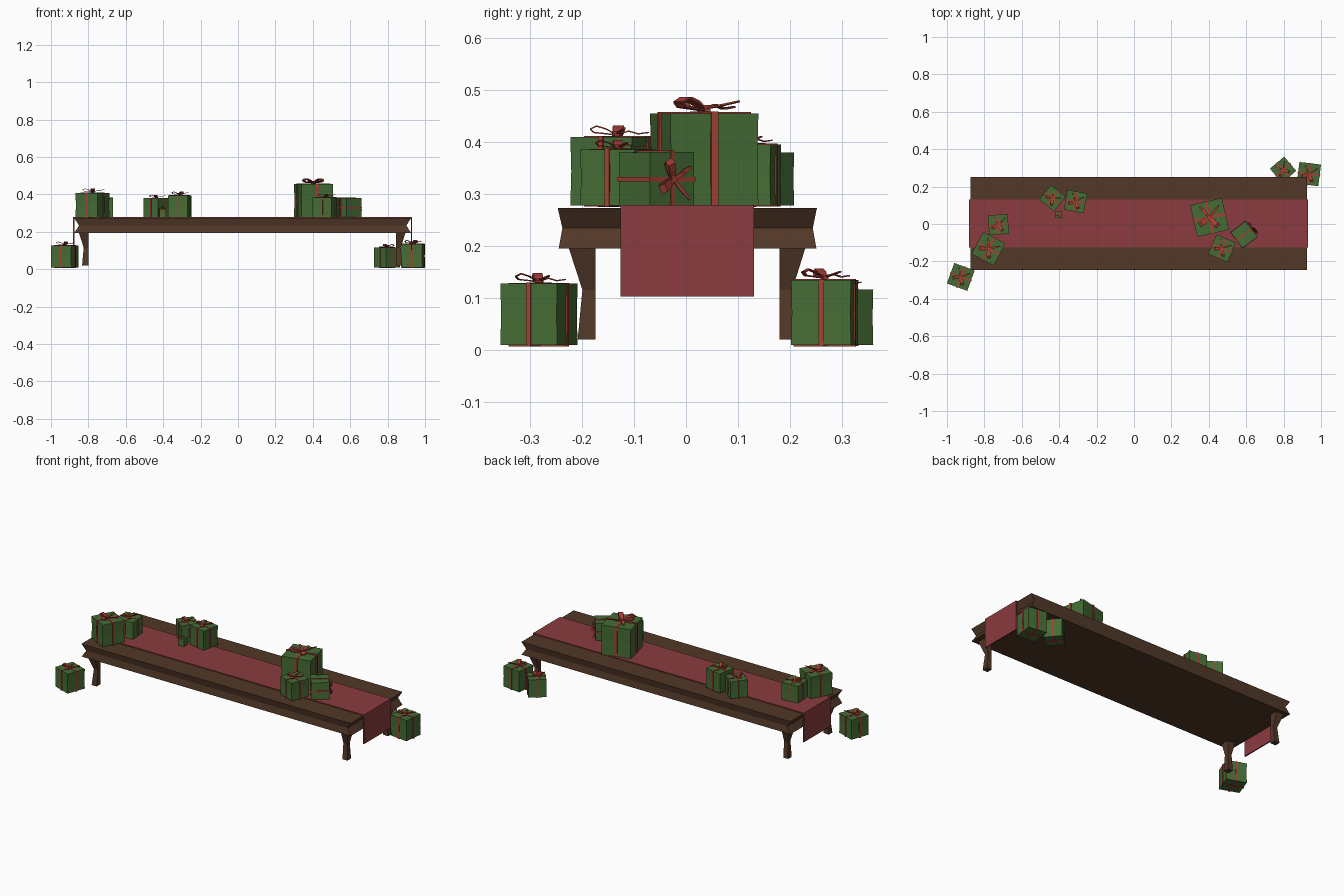
import bpy, bmesh
from math import radians, cos, sin
from mathutils import Matrix, Vector

if "Cube" in bpy.data.objects:
    bpy.data.objects.remove(bpy.data.objects["Cube"])


def material(name, rgb):
    m = bpy.data.materials.new(name)
    m.diffuse_color = (*rgb, 1)
    m.use_nodes = True
    m.node_tree.nodes["Principled BSDF"].inputs["Base Color"].default_value = m.diffuse_color
    return m


WOOD = material("dark_wood", (0.085, 0.04, 0.021))
CLOTH = material("red_cloth", (0.26, 0.045, 0.05))
GREEN = material("green_paper", (0.06, 0.15, 0.035))
RED = material("red_ribbon", (0.38, 0.05, 0.035))


def finish(bm, name, mat):
    bmesh.ops.recalc_face_normals(bm, faces=bm.faces)
    me = bpy.data.meshes.new(name)
    bm.to_mesh(me)
    bm.free()
    me.materials.append(mat)
    ob = bpy.data.objects.new(name, me)
    bpy.context.collection.objects.link(ob)
    return ob


def box(bm, lo, hi):
    lo, hi = Vector(lo), Vector(hi)
    mat = Matrix.Translation((lo + hi) / 2) @ Matrix.Diagonal((*(hi - lo), 1))
    bmesh.ops.create_cube(bm, size=1, matrix=mat)


def stack(bm, rings):
    """Solid lofted through rectangular rings (x0, x1, y0, y1, z)."""
    loops = [[bm.verts.new(p) for p in ((a, c, z), (b, c, z), (b, d, z), (a, d, z))]
             for a, b, c, d, z in rings]
    for r, s in zip(loops, loops[1:]):
        for i in range(4):
            j = (i + 1) % 4
            bm.faces.new((r[i], r[j], s[j], s[i]))
    bm.faces.new(loops[0][::-1])
    bm.faces.new(loops[-1])


def strip(bm, path, width, angle, base):
    """Thin ribbon following (radius, height) points, turned around z."""
    d, t = Vector((cos(angle), sin(angle), 0)), Vector((-sin(angle), cos(angle), 0))
    rows = []
    for k, (r, z) in enumerate(path):
        w = width * (0.5 if k in (0, len(path) - 1) else 1) / 2
        c = d * r + Vector((0, 0, base + z))
        rows.append([bm.verts.new(c + t * sx * w + Vector((0, 0, dz)))
                     for sx, dz in ((-1, 0), (1, 0), (1, 0.02), (-1, 0.02))])
    for a, b in zip(rows, rows[1:]):
        for i in range(4):
            j = (i + 1) % 4
            bm.faces.new((a[i], a[j], b[j], b[i]))
    bm.faces.new(rows[0])
    bm.faces.new(rows[-1])


# Table top with a V groove around its edge
bm = bmesh.new()
stack(bm, [(-0.875, 0.925, -0.245, 0.251, 0.195),
           (-0.85, 0.90, -0.238, 0.244, 0.234),
           (-0.875, 0.925, -0.247, 0.252, 0.273)])
finish(bm, "table_top", WOOD)

# Four legs, pinched on their outer sides
for ex, ix, nx in ((-0.852, -0.80, "left"), (0.897, 0.845, "right")):
    for ey, iy, ny in ((-0.227, -0.174, "front"), (0.231, 0.180, "back")):
        bm = bmesh.new()
        rings = []
        for t, z in ((0.65, 0.02), (0.48, 0.115), (1.0, 0.2)):
            xs = sorted((ix, ix + (ex - ix) * t))
            ys = sorted((iy, iy + (ey - iy) * t))
            rings.append((*xs, *ys, z))
        stack(bm, rings)
        finish(bm, f"{ny}_{nx}_leg", WOOD)

# Runner draped over both ends
bm = bmesh.new()
box(bm, (-0.881, -0.126, 0.272), (0.931, 0.131, 0.279))
box(bm, (-0.881, -0.126, 0.102), (-0.874, 0.131, 0.276))
box(bm, (0.924, -0.126, 0.102), (0.931, 0.131, 0.276))
finish(bm, "table_runner", CLOTH)

LOOP = [(0, 0.01), (0.16, 0.10), (0.30, 0.145), (0.39, 0.10), (0.34, 0.05), (0.15, 0.03), (0, 0.01)]
TAIL = [(0, 0.02), (0.16, 0.07), (0.30, 0.03), (0.45, 0.05)]
RAISED = [(0, 0.03), (0.2, 0.06), (0.48, 0.11)]


def gift(name, x, y, z, size, height, turn, on_side=False):
    place = Matrix.Translation((x, y, z + height / 2)) @ Matrix.Rotation(radians(turn), 4, 'Z')
    if on_side:
        place = place @ Matrix.Rotation(radians(90), 4, 'Y')
    place = place @ Matrix.Diagonal((size, size, height, 1))
    # Wrapped box, slightly waisted
    bm = bmesh.new()
    stack(bm, [(-0.5, 0.5, -0.5, 0.5, -0.5),
               (-0.49, 0.49, -0.49, 0.49, 0),
               (-0.5, 0.5, -0.5, 0.5, 0.5)])
    bm.transform(place)
    finish(bm, name + "_box", GREEN)
    # Crossed ribbon bands, knot, loops and tails
    bm = bmesh.new()
    box(bm, (-0.525, -0.04, -0.525), (0.525, 0.04, 0.52))
    box(bm, (-0.04, -0.52, -0.52), (0.04, 0.52, 0.515))
    box(bm, (-0.06, -0.06, 0.5), (0.06, 0.06, 0.59))
    for ang in (205, 300):
        strip(bm, LOOP, 0.16, radians(ang), 0.51)
    strip(bm, TAIL, 0.09, radians(120), 0.51)
    strip(bm, RAISED, 0.08, radians(40), 0.51)
    bm.transform(place)
    finish(bm, name + "_ribbon", RED)


# Gifts on the floor
gift("floor_gift_left", -0.926, -0.283, 0.009, 0.116, 0.118, -20)
gift("floor_gift_right", 0.935, 0.267, 0.009, 0.116, 0.125, -7)
gift("floor_gift_back", 0.797, 0.29, 0.009, 0.100, 0.107, 40)

# Gifts on the table
T = 0.278
gift("left_gift", -0.778, -0.132, T, 0.134, 0.131, -28)
gift("left_small_gift", -0.725, -0.003, T, 0.106, 0.103, 5)
gift("middle_gift", -0.436, 0.138, T, 0.100, 0.102, -38)
gift("middle_tall_gift", -0.312, 0.12, T, 0.108, 0.117, -11)
gift("tiny_gift", -0.403, 0.05, T, 0.036, 0.045, 0)
gift("large_gift", 0.404, 0.035, T, 0.174, 0.177, 13)
gift("right_gift", 0.47, -0.130, T, 0.113, 0.107, -22)
gift("lying_gift", 0.588, -0.057, T, 0.106, 0.100, 37, on_side=True)
